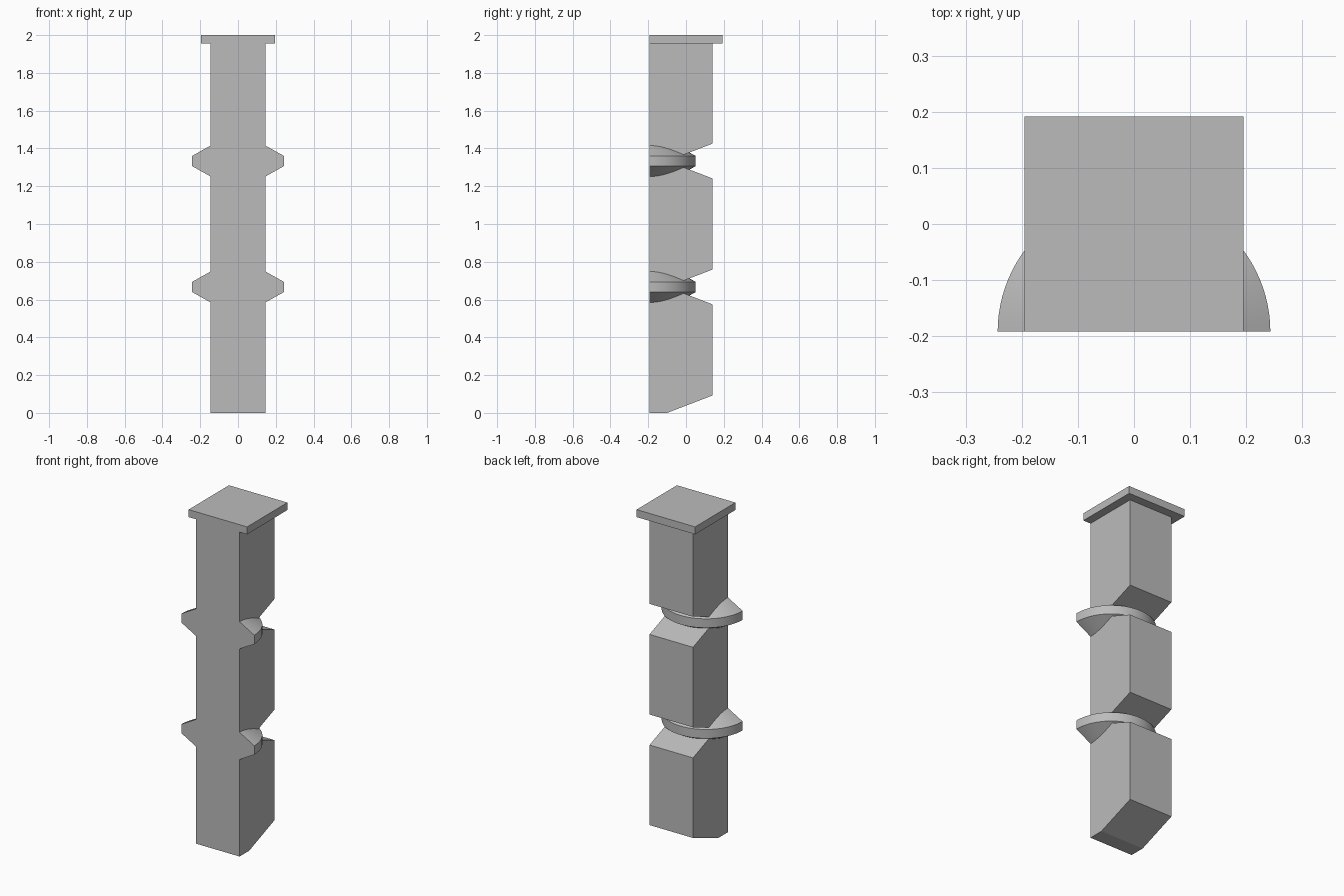
import bpy
import bmesh
import math

if "Cube" in bpy.data.objects:
    bpy.data.objects.remove(bpy.data.objects["Cube"])

FRONT, BACK = -0.192, 0.14    # flat front plane and shaft back
HALF_WIDTH = 0.145
CAP_HALF, CAP_BASE, TOP = 0.195, 1.955, 2.0
NOTCH_Y, NOTCH_RISE = -0.10, 0.092
COLLAR_RADIUS, RIM_HALF, ROOT_HALF = 0.243, 0.027, 0.082
COLLAR_HEIGHTS = {"lower_collar": TOP / 3, "upper_collar": TOP * 2 / 3}

stone = bpy.data.materials.new("plain_grey")
stone.use_nodes = True
grey = (0.5, 0.5, 0.5, 1)
stone.diffuse_color = grey
stone.node_tree.nodes["Principled BSDF"].inputs["Base Color"].default_value = grey


def finish(name, bm):
    bmesh.ops.recalc_face_normals(bm, faces=bm.faces)
    mesh = bpy.data.meshes.new(name)
    bm.to_mesh(mesh)
    bm.free()
    mesh.materials.append(stone)
    obj = bpy.data.objects.new(name, mesh)
    bpy.context.collection.objects.link(obj)
    return obj


def extrude_side_profile(name, profile, half_width):
    """Extrude a (y, z) outline across x."""
    bm = bmesh.new()
    face = bm.faces.new([bm.verts.new((-half_width, y, z)) for y, z in profile])
    result = bmesh.ops.extrude_face_region(bm, geom=[face])
    moved = [v for v in result["geom"] if isinstance(v, bmesh.types.BMVert)]
    bmesh.ops.translate(bm, verts=moved, vec=(2 * half_width, 0, 0))
    return finish(name, bm)


def half_ring(name, height):
    """Revolve a tapered collar half a turn around the front plane."""
    section = [(HALF_WIDTH, -ROOT_HALF), (COLLAR_RADIUS, -RIM_HALF),
               (COLLAR_RADIUS, RIM_HALF), (HALF_WIDTH, ROOT_HALF)]
    bm = bmesh.new()
    face = bm.faces.new([bm.verts.new((r, FRONT, height + z)) for r, z in section])
    start = bmesh.ops.duplicate(bm, geom=[face] + face.edges[:] + face.verts[:])
    edges = [g for g in start["geom"] if isinstance(g, bmesh.types.BMEdge)]
    verts = [g for g in start["geom"] if isinstance(g, bmesh.types.BMVert)]
    copy = [g for g in start["geom"] if isinstance(g, bmesh.types.BMFace)]
    bmesh.ops.delete(bm, geom=copy, context="FACES_ONLY")
    spun = bmesh.ops.spin(bm, geom=edges + verts, cent=(0, FRONT, 0),
                          axis=(0, 0, 1), angle=math.pi, steps=48)
    # Close the far end
    end = [g for g in spun["geom_last"] if isinstance(g, bmesh.types.BMEdge)]
    bmesh.ops.contextual_create(bm, geom=end)
    bmesh.ops.remove_doubles(bm, verts=bm.verts, dist=0.0001)
    obj = finish(name, bm)
    bpy.ops.object.select_all(action="DESELECT")
    obj.select_set(True)
    bpy.context.view_layer.objects.active = obj
    bpy.ops.object.shade_smooth_by_angle(angle=math.radians(25))
    return obj


# Shaft with a bevelled foot and V notches in the back
outline = [(FRONT, 0), (NOTCH_Y, 0), (BACK, NOTCH_RISE)]
for z in COLLAR_HEIGHTS.values():
    outline += [(BACK, z - NOTCH_RISE), (NOTCH_Y, z), (BACK, z + NOTCH_RISE)]
outline += [(BACK, CAP_BASE), (FRONT, CAP_BASE)]
extrude_side_profile("shaft", outline, HALF_WIDTH)

# Square cap plate
extrude_side_profile("cap_plate", [(FRONT, CAP_BASE), (-FRONT, CAP_BASE),
                                   (-FRONT, TOP), (FRONT, TOP)], CAP_HALF)

# Tapered half-round collars
for name, z in COLLAR_HEIGHTS.items():
    half_ring(name, z)
